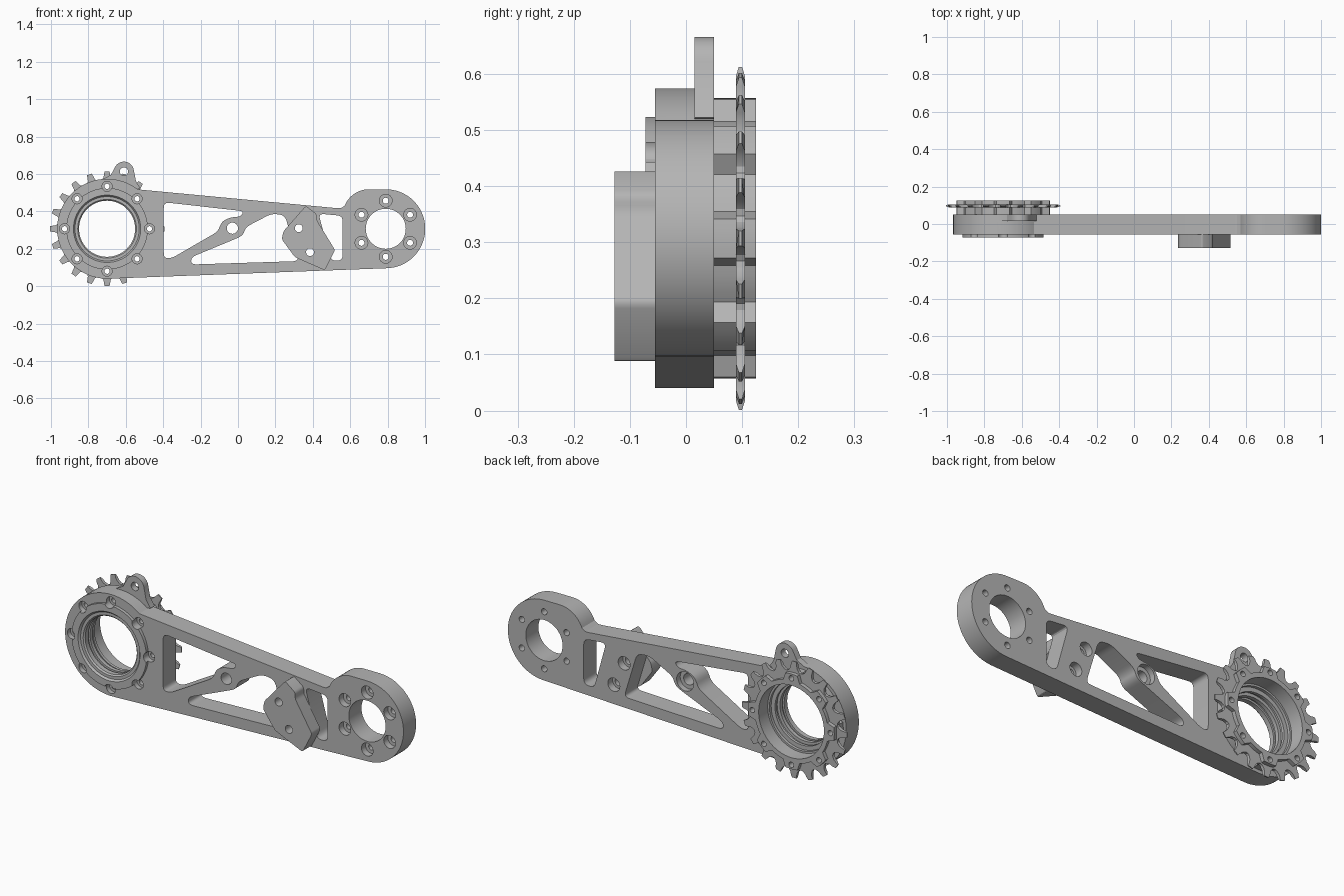
import bpy, bmesh
from math import sin, cos, radians, hypot
from mathutils import Vector

cube = bpy.data.objects.get("Cube")
if cube:
    bpy.data.objects.remove(cube, do_unlink=True)

metal = bpy.data.materials.new("machined_grey")
metal.use_nodes = True
GREY = (0.46, 0.46, 0.46, 1)
metal.diffuse_color = GREY
metal.node_tree.nodes["Principled BSDF"].inputs["Base Color"].default_value = GREY

HUB, END, MID = (-0.70, 0.307), (0.79, 0.307), 0.097   # wheel centre, far bore, tooth plane
FRONT, BACK = -0.055, 0.05


def polar(c, r, deg):
    return (c[0] + r * cos(radians(deg)), c[1] + r * sin(radians(deg)))


def arc(c, r, a0, a1, n=24):
    return [polar(c, r, a0 + (a1 - a0) * i / n) for i in range(n + 1)]


def circle(c, r, n=48):
    return arc(c, r, 0, 360, n)[:-1]


def ring_of(c, r, count, start=0):
    return [polar(c, r, start + 360 * i / count) for i in range(count)]


def rounded(pts, r, n=5):
    """Round every corner of a polygon with a small curve."""
    out = []
    for i, p in enumerate(pts):
        p, a, b = Vector(p), Vector(pts[i - 1]), Vector(pts[(i + 1) % len(pts)])
        p0 = p + (a - p).normalized() * min(r, (a - p).length * 0.45)
        p1 = p + (b - p).normalized() * min(r, (b - p).length * 0.45)
        for k in range(n + 1):
            t = k / n
            out.append(tuple(p0 * (1 - t) ** 2 + p * 2 * t * (1 - t) + p1 * t * t))
    return out


def make(name, bm):
    bmesh.ops.recalc_face_normals(bm, faces=bm.faces)
    me = bpy.data.meshes.new(name)
    bm.to_mesh(me)
    bm.free()
    me.materials.append(metal)
    ob = bpy.data.objects.new(name, me)
    bpy.context.collection.objects.link(ob)
    return ob


def prism(name, pts, y0, y1):
    """Extrude an x-z outline from y0 to y1."""
    bm = bmesh.new()
    face = bm.faces.new([bm.verts.new((x, y0, z)) for x, z in pts])
    geo = bmesh.ops.extrude_face_region(bm, geom=[face])["geom"]
    bmesh.ops.translate(bm, vec=(0, y1 - y0, 0),
                        verts=[g for g in geo if isinstance(g, bmesh.types.BMVert)])
    return make(name, bm)


def lathe(name, c, profile, n=64):
    """Revolve a closed (radius, y) profile about the y axis through c."""
    bm = bmesh.new()
    rows = []
    for i in range(n):
        rows.append([bm.verts.new((x, y, z)) for r, y in profile
                     for x, z in [polar(c, r, 360 * i / n)]])
    m = len(profile)
    for i in range(n):
        a, b = rows[i], rows[(i + 1) % n]
        for j in range(m):
            k = (j + 1) % m
            bm.faces.new((a[j], a[k], b[k], b[j]))
    return make(name, bm)


def combine(ob, tools, op="DIFFERENCE"):
    """Boolean each tool into the part, then drop the tools."""
    for t in tools:
        mod = ob.modifiers.new("bool", "BOOLEAN")
        mod.operation, mod.solver, mod.object = op, "EXACT", t
    dg = bpy.context.evaluated_depsgraph_get()
    me = bpy.data.meshes.new_from_object(ob.evaluated_get(dg))
    ob.modifiers.clear()
    ob.data = me
    for t in tools:
        bpy.data.objects.remove(t, do_unlink=True)


def drill(centres, r, y0=-0.3, y1=0.3, n=24):
    return [prism("cutter", circle(c, r, n), y0, y1) for c in centres]


hub_bolts = ring_of(HUB, 0.227, 8)
end_bolts = ring_of(END, 0.15, 6, 30)
block_bolts = [(0.325, 0.31), (0.385, 0.182)]
pivot = (-0.03, 0.31)

# Main arm plate
outline = (arc(HUB, 0.267, 52, 272.3, 48) + arc(END, 0.211, -87.7, 90, 36)
           + arc((0.70, 0.378), 0.14, 90, 158, 12) + [(0.55, 0.417), (0.53, 0.417)])
arm = prism("arm_plate", outline, FRONT, BACK)

# Hanger ear on the back half of the hub
EAR = (-0.61, 0.613)
ear_pts = ([(-0.52, 0.522), (-0.545, 0.56)] + arc(EAR, 0.053, 10, 150, 16)
           + [(-0.68, 0.595), (-0.725, 0.571), (-0.68, 0.555), (-0.60, 0.51)])
combine(arm, [prism("ear", ear_pts, 0.015, BACK)], "UNION")

# Weight-saving windows
windows = [
    [(-0.397, 0.449), (0.031, 0.401), (0.015, 0.372), (-0.04, 0.368),
     (-0.087, 0.346), (-0.108, 0.292), (-0.354, 0.15), (-0.397, 0.15)],
    [(-0.25, 0.116), (-0.25, 0.155), (-0.03, 0.246), (0.026, 0.27),
     (0.042, 0.316), (0.18, 0.388), (0.25, 0.38), (0.325, 0.134)],
    [(0.43, 0.388), (0.56, 0.376), (0.56, 0.139), (0.50, 0.134)],
]
cuts = [prism("cutter", rounded(w, 0.03), -0.3, 0.3) for w in windows]

# Bores, bolt holes and counterbores
cuts += drill([HUB], 0.198, n=64) + drill([END], 0.107, n=64)
cuts += drill(hub_bolts, 0.014) + drill(hub_bolts, 0.027, y1=-0.03)
cuts += drill(end_bolts, 0.016) + drill(end_bolts, 0.034, y1=-0.02)
cuts += drill([pivot], 0.03) + drill([pivot], 0.05, y0=0.02)
cuts += drill(block_bolts, 0.021) + drill(block_bolts, 0.035, y0=0.01)
cuts += drill([EAR], 0.022)
combine(arm, cuts)

# Stepped bearing insert with front flange
insert = lathe("bearing_insert", HUB, [
    (0.218, -0.055), (0.218, -0.072), (0.18, -0.072), (0.172, -0.062), (0.157, -0.062),
    (0.15, -0.055), (0.15, -0.03), (0.16, -0.03), (0.16, -0.015), (0.15, -0.015),
    (0.15, 0.005), (0.166, 0.005), (0.166, 0.02), (0.158, 0.02), (0.158, 0.035),
    (0.18, 0.035), (0.18, 0.05), (0.198, 0.05), (0.198, -0.055)])
combine(insert, drill(hub_bolts, 0.027, y1=-0.03))

# Lobed sprocket carrier
lobes = []
for i in range(8):
    a = i * 45
    lobes += arc(HUB, 0.25, a - 8, a + 8, 4) + arc(HUB, 0.214, a + 13, a + 32, 4)
carrier = prism("sprocket_carrier", lobes, BACK, 0.125)
combine(carrier, drill([HUB], 0.19, n=64) + drill(hub_bolts, 0.014))

# Toothed sprocket with thinned tips
teeth = []
for i in range(20):
    a = i * 18
    for da, r in ((-9, 0.256), (-6.5, 0.26), (-4, 0.275), (-3.3, 0.29), (-2.5, 0.306),
                  (2.5, 0.306), (3.3, 0.29), (4, 0.275), (6.5, 0.26)):
        teeth.append(polar(HUB, r, a + da))
sprocket = prism("sprocket_teeth", teeth, MID - 0.008, MID + 0.008)
combine(sprocket, drill([HUB], 0.2, n=64) + drill(hub_bolts, 0.014))
for v in sprocket.data.vertices:
    if hypot(v.co.x - HUB[0], v.co.z - HUB[1]) > 0.3:
        v.co.y = MID + (v.co.y - MID) * 0.35

# Front clamp block
block = prism("clamp_block", rounded([
    (0.363, 0.43), (0.421, 0.385), (0.421, 0.353), (0.519, 0.193),
    (0.464, 0.085), (0.304, 0.155), (0.234, 0.251), (0.243, 0.294)], 0.012, 3), -0.127, FRONT)
combine(block, drill(block_bolts, 0.021))

# Smooth round walls, keep machined edges crisp
parts = [arm, insert, carrier, sprocket, block]
bpy.ops.object.select_all(action="DESELECT")
for ob in parts:
    ob.select_set(True)
bpy.context.view_layer.objects.active = arm
bpy.ops.object.shade_smooth_by_angle(angle=radians(30))
